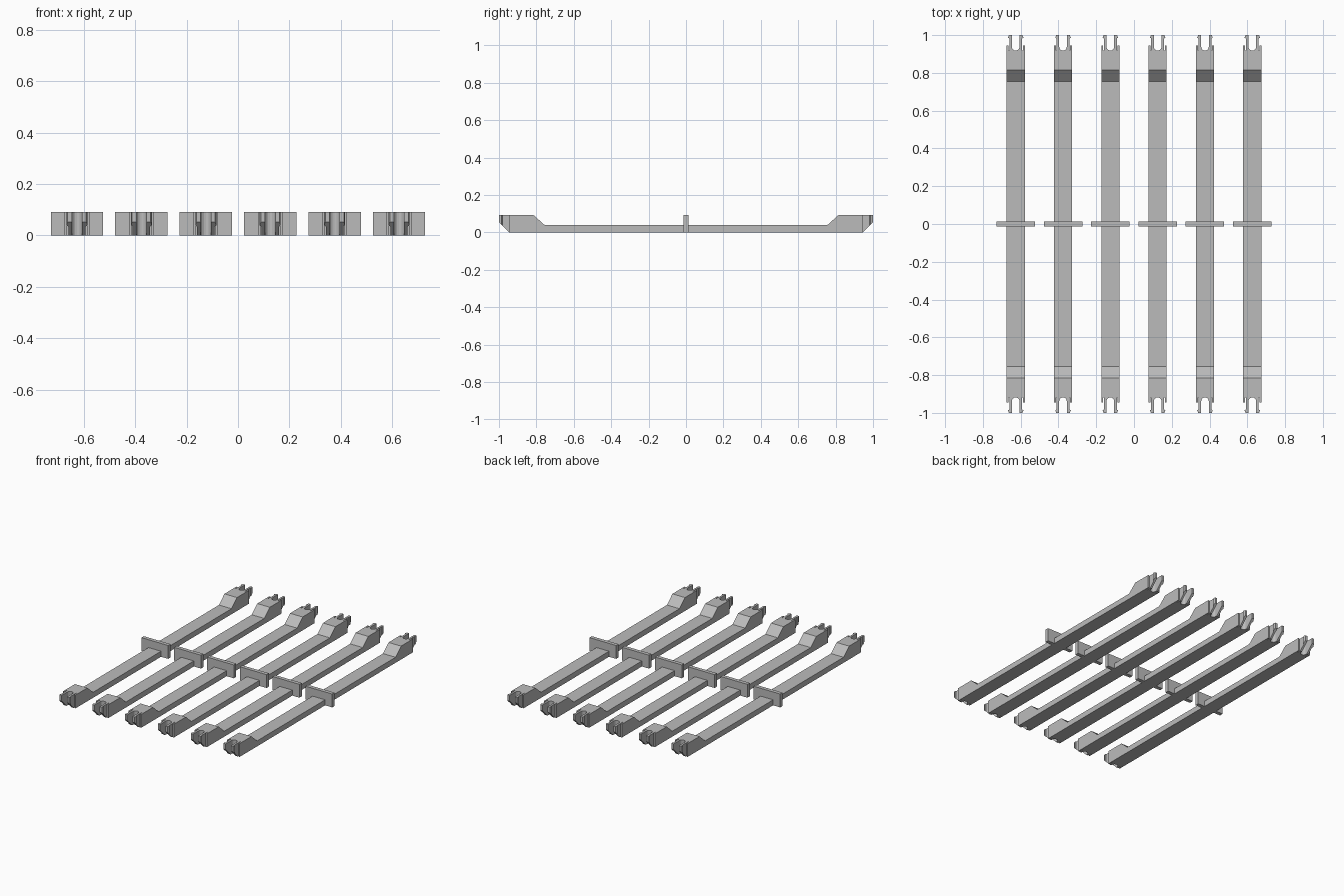
import bpy, bmesh, math
from mathutils import Vector, Matrix

cube = bpy.data.objects.get("Cube")
if cube:
    bpy.data.objects.remove(cube, do_unlink=True)

grey = bpy.data.materials.new("light grey")
grey.use_nodes = True
grey.diffuse_color = (0.5, 0.5, 0.5, 1)
grey.node_tree.nodes["Principled BSDF"].inputs["Base Color"].default_value = (0.5, 0.5, 0.5, 1)

HEIGHT = 0.092
HALF_W = 0.048
JOINT_Y = 0.89      # where the beam meets its end clip


def prism(points, direction):
    """Extrude a closed outline along a direction."""
    bm = bmesh.new()
    face = bm.faces.new([bm.verts.new(p) for p in points])
    ext = bmesh.ops.extrude_face_region(bm, geom=[face])
    moved = [g for g in ext["geom"] if isinstance(g, bmesh.types.BMVert)]
    bmesh.ops.translate(bm, verts=moved, vec=direction)
    bmesh.ops.recalc_face_normals(bm, faces=bm.faces)
    return bm


def to_mesh(bm, name):
    mesh = bpy.data.meshes.new(name)
    bmesh.ops.recalc_face_normals(bm, faces=bm.faces)
    bm.to_mesh(mesh)
    bm.free()
    mesh.materials.append(grey)
    return mesh


def place(name, mesh, x, turn=0):
    ob = bpy.data.objects.new(name, mesh)
    ob.location.x = x
    ob.rotation_euler.z = turn
    bpy.context.collection.objects.link(ob)


# Beam: side profile with raised ends
half = [(JOINT_Y, 0), (JOINT_Y, HEIGHT), (0.815, HEIGHT), (0.755, 0.038)]
profile = half + [(-y, z) for y, z in reversed(half)]
beam = to_mesh(prism([(-HALF_W, y, z) for y, z in profile], (2 * HALF_W, 0, 0)), "beam")

# End clip: two hooked prongs around a round-ended slot
slot_r, slot_y = 0.02, 0.938
outline = [(HALF_W, JOINT_Y), (HALF_W, 0.945), (0.038, 0.945), (0.038, 0.918),
           (0.034, 0.918), (0.034, 0.982), (0.041, 0.986), (0.036, 1.0), (slot_r, 1.0)]
for i in range(5):
    a = math.pi / 2 * i / 4
    outline.append((slot_r * math.cos(a), slot_y - slot_r * math.sin(a)))
outline += [(-x, y) for x, y in reversed(outline[:-1])]
bm = prism([(x, y, 0) for x, y in outline], (0, 0, HEIGHT))
# Sloped underside of the prongs
cut = bmesh.ops.bisect_plane(bm, geom=bm.verts[:] + bm.edges[:] + bm.faces[:],
                             plane_co=(0, 0.947, 0), plane_no=Vector((0, 1, -1)),
                             clear_outer=True)
rim = [e for e in cut["geom_cut"] if isinstance(e, bmesh.types.BMEdge) and e.is_boundary]
bmesh.ops.edgeloop_fill(bm, edges=rim)
clip = to_mesh(bm, "end_clip")

# Cross plate at mid length
bm = bmesh.new()
bmesh.ops.create_cube(bm, size=1, matrix=Matrix.Translation((0, 0, HEIGHT / 2))
                      @ Matrix.Diagonal((0.204, 0.026, HEIGHT, 1)))
plate = to_mesh(bm, "cross_plate")

# Row of six
for i in range(6):
    x = (i - 2.5) * 0.2505
    place(f"beam_{i + 1}", beam, x)
    place(f"back_clip_{i + 1}", clip, x)
    place(f"front_clip_{i + 1}", clip, x, math.pi)
    place(f"cross_plate_{i + 1}", plate, x)
